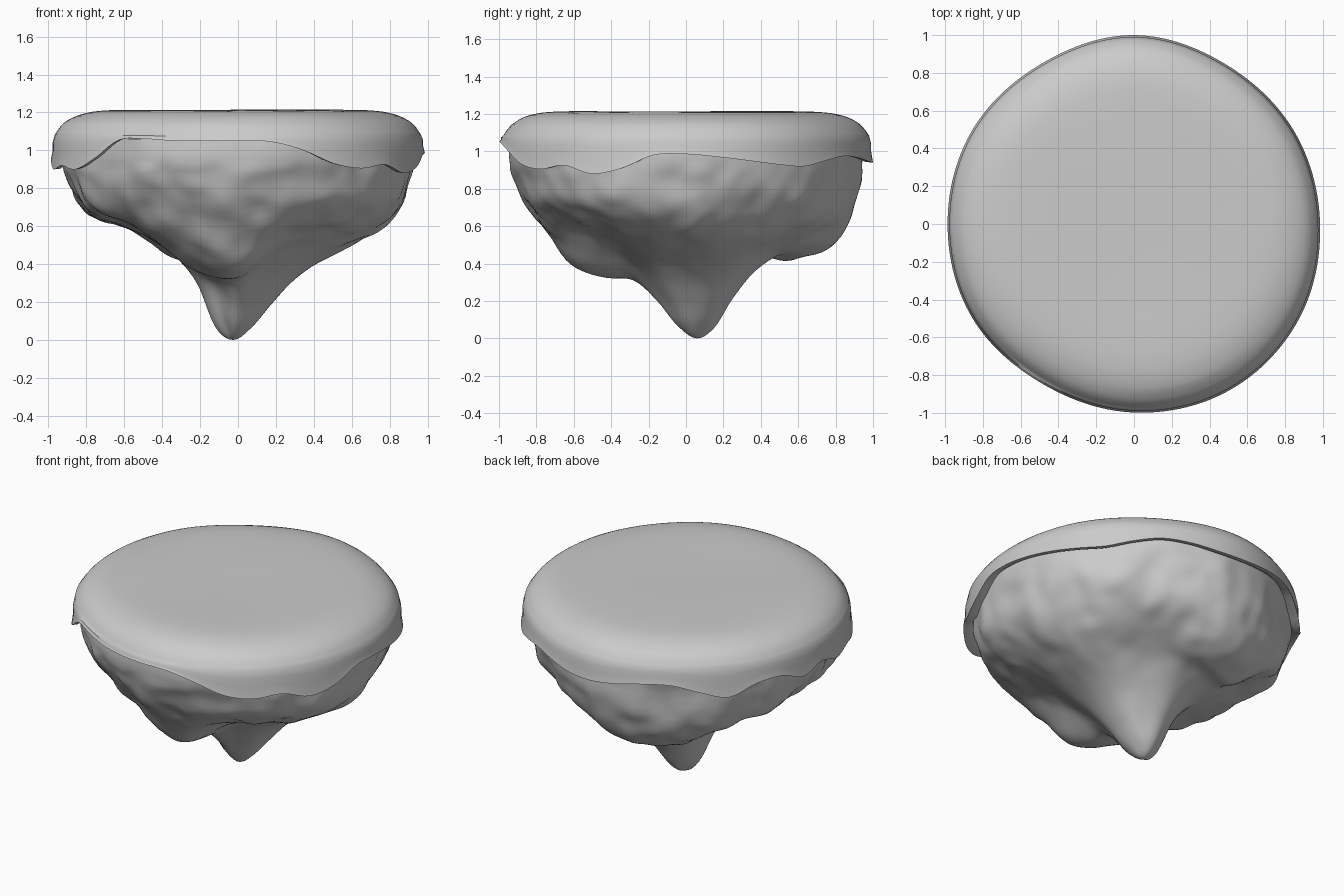
import bpy, bmesh, math
from mathutils import Vector, noise

if "Cube" in bpy.data.objects:
    bpy.data.objects.remove(bpy.data.objects["Cube"])

SEG = 180
TIP = Vector((-0.025, 0.06, 0))

# outline radius every 30 degrees (0 = +x, counter-clockwise)
OUTLINE = [.985, .98, .975, 1.0, .98, .99, .987, .99, .975, .998, 1.015, 1.008]
# height of the turf's ragged lower edge every 10 degrees
LIP = [.985, .97, .95, .93, .92, .95, .975, .965, .945, .94, .955, .975,
       .975, .93, .89, .955, .965, .91, .95, .90, .92, .90, .96, 1.055,
       1.06, 1.05, 1.05, 1.05, 1.045, 1.0, .93, .905, .925, .88, .91, .98]
# rock underside heights: one row per 30 degrees, at the radii in STEPS
STEPS = [0, .1, .2, .32, .46, .6, .74, .86]
ROCK = [
    (.07, .19, .32, .42, .50, .58, .68),
    (.07, .18, .31, .41, .49, .58, .70),
    (.06, .20, .34, .46, .54, .60, .70),
    (.06, .21, .35, .44, .45, .50, .61),
    (.08, .24, .37, .43, .42, .48, .58),
    (.09, .29, .42, .50, .58, .62, .66),
    (.07, .30, .44, .54, .60, .64, .74),
    (.08, .28, .42, .52, .59, .63, .69),
    (.10, .28, .35, .37, .46, .59, .74),
    (.07, .20, .31, .33, .38, .52, .71),
    (.07, .22, .36, .47, .55, .63, .72),
    (.07, .20, .34, .45, .53, .60, .70),
]


def spline(a, b, c, d, t):
    return b + .5 * t * (c - a + t * (2*a - 5*b + 4*c - d + t * (3*(b - c) + d - a)))


def around(table, ang):
    """Smooth periodic lookup of a table spread over a full turn."""
    n = len(table)
    f = ang / math.tau * n
    i = math.floor(f)
    return spline(*(table[(i + k) % n] for k in (-1, 0, 1, 2)), f - i)


def along(points, sub):
    """Smooth (radius, height) curve through the points."""
    p = [(-points[1][0], points[1][1])] + points + [points[-1]]
    out = []
    for i in range(1, len(p) - 2):
        for k in range(sub):
            out.append(tuple(spline(*(p[i + j][c] for j in (-1, 0, 1, 2)), k / sub)
                             for c in (0, 1)))
    return out + [points[-1]]


def loft(name, profile, place):
    """Revolve a profile that varies with the angle."""
    bm = bmesh.new()
    rings = []
    for s in range(SEG):
        ang = math.tau * s / SEG
        rings.append([place(r, z, ang) for r, z in profile(ang)])
    centre = bm.verts.new(rings[0][0])
    cols = [[bm.verts.new(co) for co in ring[1:]] for ring in rings]
    for s in range(SEG):
        a, b = cols[s], cols[(s + 1) % SEG]
        bm.faces.new((centre, a[0], b[0]))
        for i in range(len(a) - 1):
            bm.faces.new((a[i], a[i + 1], b[i + 1], b[i]))
    bmesh.ops.recalc_face_normals(bm, faces=bm.faces)
    # open shells: make the outside face away from the island's middle
    bm.faces.ensure_lookup_table()
    mid = Vector((0, 0, .9))
    if bm.faces[0].normal.dot(bm.faces[0].calc_center_median() - mid) < 0:
        bmesh.ops.reverse_faces(bm, faces=bm.faces)
    me = bpy.data.meshes.new(name)
    bm.to_mesh(me)
    bm.free()
    ob = bpy.data.objects.new(name, me)
    bpy.context.collection.objects.link(ob)
    bpy.context.view_layer.objects.active = ob
    ob.select_set(True)
    bpy.ops.object.shade_smooth_by_angle(angle=math.radians(50))
    ob.select_set(False)


# turf cap: flat top, rounded shoulder, ragged overhanging lip
def turf_profile(ang):
    lip = around(LIP, ang)
    top = along([(0, 1.21), (.4, 1.212), (.7, 1.211), (.84, 1.19),
                 (.93, 1.145), (.978, 1.085)], 4)
    side = [(.99, 1.085 + (lip - 1.085) * t) for t in (.3, .6)] + [(1.0, lip)]
    return top + side + [(.97, lip + .003), (.93, lip + .03)]


def turf_place(r, z, ang):
    q = r * around(OUTLINE, ang)
    x, y = q * math.cos(ang), q * math.sin(ang)
    if r < .9:
        z += .006 * noise.noise(Vector((x * 1.5, y * 1.5, 3)))
    return Vector((x, y, z))


# rock underside: central tip, two hanging lobes, rough upper wall
def rock_profile(ang):
    heights = [0] + [around([row[i] for row in ROCK], ang) for i in range(7)]
    pts = list(zip(STEPS, heights))
    rim = heights[-1]
    pts += [(.915, rim + (.98 - rim) * .45), (.945, .96), (.945, 1.06)]
    return along(pts, 5)


def rock_place(r, z, ang):
    q = r * around(OUTLINE, ang)
    p = Vector((q * math.cos(ang), q * math.sin(ang), z)) + TIP * max(0, 1 - r / .94)
    rough = max(0, min(1, (r - .3) / .5))
    n = noise.noise(p * 4.5) + .5 * noise.noise(p * 9)
    out = Vector((math.cos(ang) * .6, math.sin(ang) * .6, -.5))
    return p + out * n * .035 * rough * (1 if z < .93 else .4)


loft("turf_cap", turf_profile, turf_place)
loft("rock_underside", rock_profile, rock_place)
